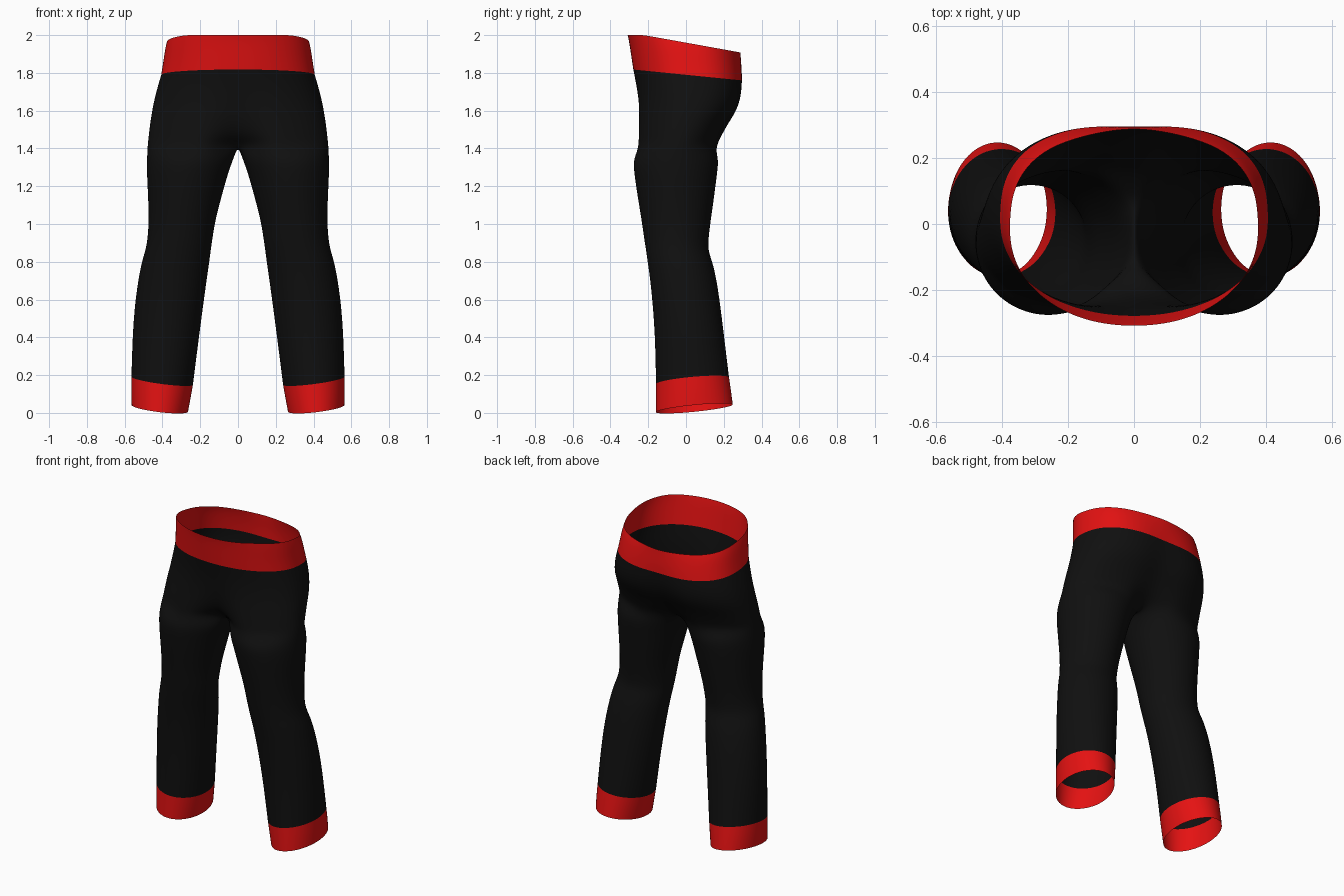
import bpy, bmesh
from math import sin, cos, pi, exp, radians

cube = bpy.data.objects.get("Cube")
if cube:
    bpy.data.objects.remove(cube)

OUTER = 20             # steps from front centre round the hip to back centre
INNER = 5              # steps along the inside of the leg
GAP = radians(26)      # half angle taken by the inside of the leg


def material(name, rgb):
    mat = bpy.data.materials.new(name)
    mat.use_nodes = True
    mat.diffuse_color = (*rgb, 1)
    mat.node_tree.nodes["Principled BSDF"].inputs["Base Color"].default_value = (*rgb, 1)
    return mat


black = material("black_cloth", (.005, .005, .005))
red = material("red_trim", (.78, .006, .006))


def hip_ring(z, half, front, back, mid_front, mid_back, tilt, power):
    """Half section of the hips, dented along the centre line."""
    mid = (front + back) / 2
    ring = []
    for i in range(OUTER + 1):
        t = pi * i / OUTER
        n = 2 / (power if t > pi / 2 else 2.1)
        x = half * max(sin(t), 0) ** n if 0 < i < OUTER else 0
        c = abs(cos(t)) ** n
        dent = exp(-(x / .11) ** 2)
        if t < pi / 2:
            y = mid + (front - mid) * c + (mid_front - front) * dent * c
        else:
            y = mid + (back - mid) * c + (mid_back - back) * dent * c
        ring.append((x, y, min(z - tilt * y, 2)))
    return ring


def leg_ring(z, inside, outside, front, back, tilt_x, tilt_y):
    """Closed section of one leg, starting at the front of the inseam."""
    cx, cy = (inside + outside) / 2, (front + back) / 2
    rx, ry = (outside - inside) / 2, (back - front) / 2
    angles = [GAP + (2 * pi - 2 * GAP) * i / OUTER for i in range(OUTER + 1)]
    angles += [-GAP + 2 * GAP * i / INNER for i in range(1, INNER)]
    ring = []
    for a in angles:
        dx, dy = -rx * cos(a), -ry * sin(a)
        ring.append((cx + dx, cy + dy, z + tilt_x * dx + tilt_y * dy))
    return ring


def loft(name, rings, mat):
    """Skin neighbouring rings, mirror to the other side and smooth."""
    bm = bmesh.new()
    rows = [[bm.verts.new(p) for p in ring] for ring in rings]
    for a, b in zip(rows, rows[1:]):
        closed = len(a) > OUTER + 1 and len(b) > OUTER + 1
        for i in range(len(a) if closed else OUTER):
            j = (i + 1) % len(a)
            bm.faces.new((a[i], a[j], b[j], b[i]))
    bmesh.ops.recalc_face_normals(bm, faces=bm.faces)
    mesh = bpy.data.meshes.new(name)
    bm.to_mesh(mesh)
    bm.free()
    mesh.materials.append(mat)
    mesh.polygons.foreach_set("use_smooth", [True] * len(mesh.polygons))
    obj = bpy.data.objects.new(name, mesh)
    bpy.context.collection.objects.link(obj)
    obj.modifiers.new("mirror", 'MIRROR').merge_threshold = .001
    sub = obj.modifiers.new("smooth", 'SUBSURF')
    sub.levels = sub.render_levels = 2
    return obj


# Waist and hips, top to crotch
hips = [hip_ring(*row) for row in (
    (1.96, .378, -.31, .275, -.31, .292, .18, 2.6),
    (1.92, .388, -.302, .285, -.302, .292, .15, 2.6),
    (1.85, .398, -.29, .297, -.29, .296, .12, 2.6),
    (1.79, .408, -.28, .304, -.28, .295, .1, 2.6),
    (1.71, .432, -.267, .306, -.262, .285, .08, 2.5),
    (1.62, .453, -.264, .288, -.245, .255, .05, 2.4),
    (1.53, .467, -.271, .235, -.225, .2, .02, 2.3),
    (1.46, .475, -.277, .204, -.18, .15, 0, 2.2),
    (1.415, .48, -.281, .188, -.1, .09, 0, 2.1))]

# The crotch seam closes the last hip section into a leg section
seam = hips[-1]
y0, y1, z0 = seam[0][1], seam[OUTER][1], seam[0][2]
# Seam points run from the back to the front, as the leg sections do
crotch = seam + [(0, y1 + (y0 - y1) * i / INNER, z0) for i in range(1, INNER)]

# Legs, thigh to hem
legs = [leg_ring(*row) for row in (
    (1.35, .022, .484, -.283, .177, 0, 0),
    (1.27, .052, .485, -.277, .167, 0, 0),
    (1.15, .085, .478, -.259, .152, 0, 0),
    (1.02, .12, .474, -.237, .133, 0, 0),
    (.92, .135, .48, -.223, .12, 0, 0),
    (.86, .144, .492, -.213, .119, 0, 0),
    (.8, .151, .511, -.205, .141, 0, 0),
    (.72, .163, .527, -.193, .161, 0, 0),
    (.58, .183, .547, -.178, .182, .03, .02),
    (.4, .208, .56, -.165, .203, .08, .05),
    (.17, .238, .566, -.161, .23, .13, .09),
    (.1, .25, .567, -.161, .24, .13, .1),
    (.024, .264, .565, -.161, .25, .12, .1))]

# The inside run is listed back to front, so flip it on each leg section
for ring in legs:
    ring[OUTER + 1:] = sorted(ring[OUTER + 1:], key=lambda p: -p[1])

loft("waistband", hips[:4], red)
loft("trouser_body", hips[3:-1] + [crotch] + legs[:11], black)
loft("ankle_cuffs", legs[10:], red)
